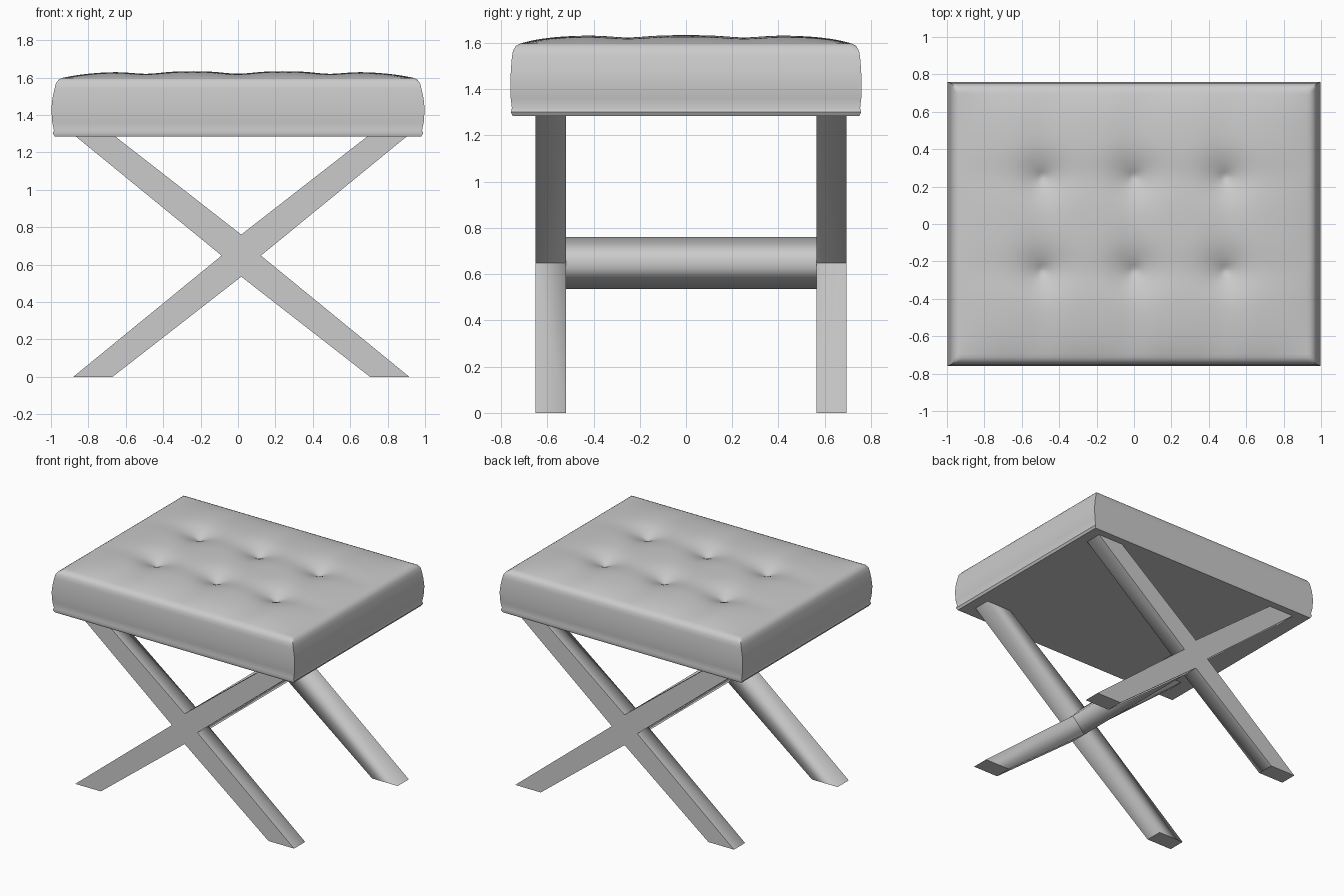
import bpy, bmesh, math

if "Cube" in bpy.data.objects:
    bpy.data.objects.remove(bpy.data.objects["Cube"])


def finish(bm, name, angle=None):
    bmesh.ops.recalc_face_normals(bm, faces=bm.faces)
    for f in bm.faces:
        f.smooth = True
    mesh = bpy.data.meshes.new(name)
    bm.to_mesh(mesh)
    bm.free()
    obj = bpy.data.objects.new(name, mesh)
    bpy.context.collection.objects.link(obj)
    if angle:
        bpy.ops.object.select_all(action='DESELECT')
        obj.select_set(True)
        bpy.context.view_layer.objects.active = obj
        bpy.ops.object.shade_smooth_by_angle(angle=math.radians(angle))
    return obj


# Tufted cushion: button positions and height of the top surface
BX, BY = (-0.49, 0.0, 0.49), (-0.25, 0.25)
HX, HY = 0.94, 0.715


def top_height(x, y):
    dome = (1 - abs(x / HX) ** 6) * (1 - abs(y / HY) ** 6)
    z = 1.598 + 0.036 * dome
    z -= 0.012 * dome * sum(math.exp(-((x - b) / 0.11) ** 2) for b in BX)
    z -= 0.008 * dome * sum(math.exp(-((y - b) / 0.10) ** 2) for b in BY)
    for bx in BX:
        for by in BY:
            r = math.hypot(x - bx, y - by)
            z -= 0.035 * math.exp(-r / 0.04) + 0.025 * math.exp(-(r / 0.13) ** 2)
    return z


bm = bmesh.new()
bmesh.ops.create_grid(bm, x_segments=96, y_segments=72, size=1)
for v in bm.verts:
    x, y = v.co.x * HX, v.co.y * HY
    v.co = (x, y, top_height(x, y))

# Cushion sides: the rim is extruded down through (half x, half y, z) rings
rings = [(0.960, 0.735, 1.588), (0.974, 0.748, 1.568), (0.981, 0.753, 1.54),
         (0.992, 0.757, 1.49), (0.998, 0.76, 1.43), (0.993, 0.758, 1.36),
         (0.984, 0.753, 1.318), (0.990, 0.758, 1.302), (0.980, 0.750, 1.285)]
edges = [e for e in bm.edges if e.is_boundary]
px, py = HX, HY
for hx, hy, z in rings:
    new = bmesh.ops.extrude_edge_only(bm, edges=edges)['geom']
    for v in new:
        if isinstance(v, bmesh.types.BMVert):
            v.co = (v.co.x * hx / px, v.co.y * hy / py, z)
    edges = [e for e in new if isinstance(e, bmesh.types.BMEdge) and e.is_boundary]
    px, py = hx, hy
bmesh.ops.holes_fill(bm, edges=edges, sides=0)
finish(bm, "seat_cushion", 50)

# Crossed legs and stretcher: the central diamond with four arms
CX, CZ, TOP = 0.0175, 0.648, 1.296
diamond = [(0.105, 0), (0, 0.1125), (-0.105, 0), (0, -0.1125)]
Y_FRONT, Y_BACK = (-0.65, -0.52), (0.695, 0.565)


def add_frame(bm, y_out, y_in):
    """One X-shaped leg frame; returns its inner diamond vertices."""
    layers = []
    for y in (y_out, y_in):
        c = [bm.verts.new((CX + x, y, CZ + z)) for x, z in diamond]
        arms = []
        for i in range(4):
            sx, sz = (1, -1, -1, 1)[i], (1, 1, -1, -1)[i]
            outer = bm.verts.new((CX + sx * 0.898, y, CZ + sz * CZ))
            inner = bm.verts.new((CX + sx * 0.688, y, CZ + sz * CZ))
            side, mid = (c[i], c[(i + 1) % 4]) if i % 2 == 0 else (c[(i + 1) % 4], c[i])
            arms.append((side, outer, inner, mid))
        layers.append((c, arms))
    (co, ao), (ci, ai) = layers
    bm.faces.new(co)
    sharp = []
    for a, b in zip(ao, ai):
        bm.faces.new(a)
        bm.faces.new(b)
        for k in range(3):
            bm.faces.new((a[k], a[k + 1], b[k + 1], b[k]))
            sharp.append((a[k], a[k + 1]))
        sharp += [(a[1], b[1]), (a[2], b[2]), (b[1], b[2]), (a[0], b[0]), (a[3], b[3])]
    sharp += [(ci[k], ci[(k + 1) % 4]) for k in range(4)]
    for p, q in sharp:
        e = bm.edges.get((p, q))
        if e:
            e.smooth = False
    return ci


bm = bmesh.new()
front = add_frame(bm, *Y_FRONT)
back = add_frame(bm, *Y_BACK)
for k in range(4):
    n = (k + 1) % 4
    bm.faces.new((front[k], front[n], back[n], back[k]))
finish(bm, "crossed_legs_and_stretcher")
